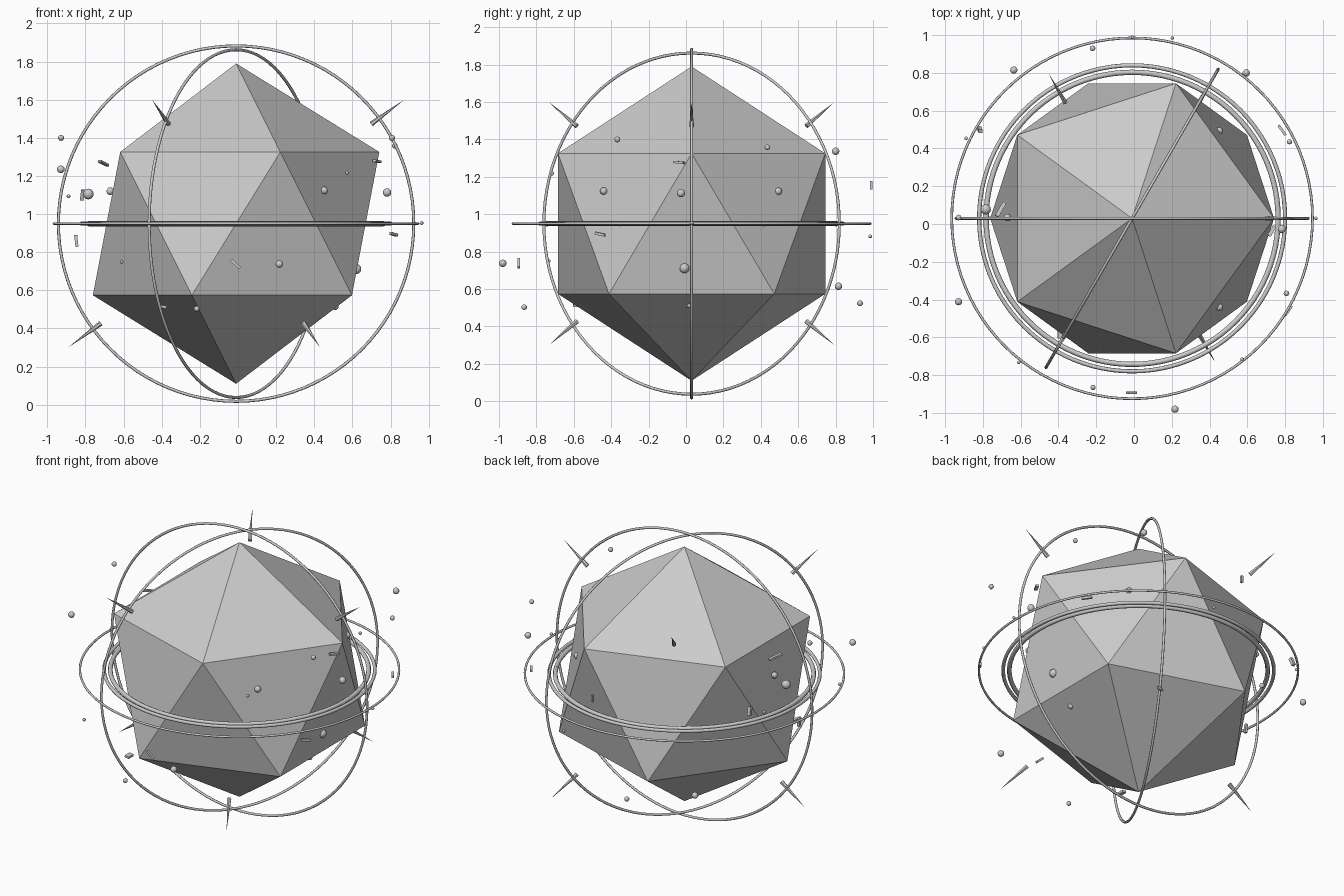
import bpy
from math import radians, sin, cos
from mathutils import Vector

C = Vector((-0.01, 0.03, 0.95))  # common centre of core and rings


def name(label, smooth=False):
    ob = bpy.context.object
    ob.name = label
    if smooth:
        bpy.ops.object.shade_smooth()
    return ob


def ring(label, major, minor, rot=(0, 0, 0)):
    bpy.ops.mesh.primitive_torus_add(location=C, rotation=rot, major_radius=major,
                                     minor_radius=minor, major_segments=96, minor_segments=8)
    return name(label, True)


def polar(radius, azimuth, elevation=0):
    a, e = radians(azimuth), radians(elevation)
    return Vector((cos(a) * cos(e), sin(a) * cos(e), sin(e))) * radius


def bead(label, loc, r):
    seg = 12 if r > 0.017 else 8
    bpy.ops.mesh.primitive_uv_sphere_add(segments=seg, ring_count=seg // 2 + 1, radius=r, location=loc)
    name(label, True)


# faceted core
bpy.ops.mesh.primitive_ico_sphere_add(subdivisions=1, radius=0.84, location=C)
name("core")

# upright orbit rings
ring("orbit_ring_front", 0.932, 0.008, (radians(90), 0, 0))
ring("orbit_ring_diagonal", 0.912, 0.008, (radians(90), 0, radians(60)))

# level rings around the equator
ring("equator_ring_outer", 0.955, 0.007)
ring("equator_ring_middle", 0.81, 0.011)
ring("equator_ring_inner", 0.773, 0.014)

# beads set on the inner ring
for i in range(6):
    bead("ring_bead", C + polar(0.772, 30 + 60 * i), 0.015)

# spikes: three above and three below, pointing outward
for i in range(6):
    d = polar(1, 60 * i, 36.4 if i % 2 == 0 else -36.4)
    bpy.ops.mesh.primitive_cone_add(vertices=6, radius1=0.014, radius2=0, depth=0.214,
                                    location=C + d * 0.987,
                                    rotation=d.to_track_quat('Z', 'Y').to_euler())
    name("spike")

# floating particles (x, y, z, radius)
for x, y, z, r in [
    (-.217, -.865, .503, .015), (.217, -.98, .738, .02), (.452, -.44, 1.124, .02),
    (.572, -.715, 1.217, .01), (.782, -.027, 1.113, .022), (.807, -.367, 1.40, .016),
    (.823, .435, 1.358, .015), (.451, .493, 1.123, .02), (.594, .80, 1.337, .02),
    (.203, .985, .882, .01), (-.219, .93, .524, .016), (-.636, .815, .615, .02),
    (-.889, .454, 1.094, .01), (-.785, .077, 1.105, .028), (-.928, .034, 1.40, .016),
    (-.929, -.411, 1.235, .02), (-.67, .034, 1.12, .02), (-.61, -.733, .75, .01),
    (.62, -.008, .712, .027), (.51, .02, .515, .018), (.963, .03, .953, .01),
]:
    bead("particle", (x, y, z), r)

# floating splinters (location, size, rotation in degrees)
for loc, size, rot in [
    ((-.706, .077, 1.267), (.085, .02, .012), (0, 15, 60)),
    ((.73, -.037, 1.277), (.06, .02, .012), (0, 5, 60)),
    ((-.816, .50, 1.10), (.02, .02, .055), (20, 8, 0)),
    ((-.848, .03, .859), (.016, .016, .062), (0, -6, 0)),
    ((.817, -.459, .894), (.06, .015, .015), (0, 10, 55)),
    ((-.013, -.894, .738), (.065, .014, .014), (0, 42, 0)),
    ((-.389, -.58, .513), (.03, .05, .014), (0, 10, 0)),
    ((-.01, .99, 1.155), (.014, .014, .045), (0, 0, 0)),
    ((.784, .496, .95), (.065, .014, .014), (0, 0, -55)),
]:
    bpy.ops.mesh.primitive_cube_add(size=1, location=loc, rotation=[radians(a) for a in rot])
    name("splinter").scale = size
